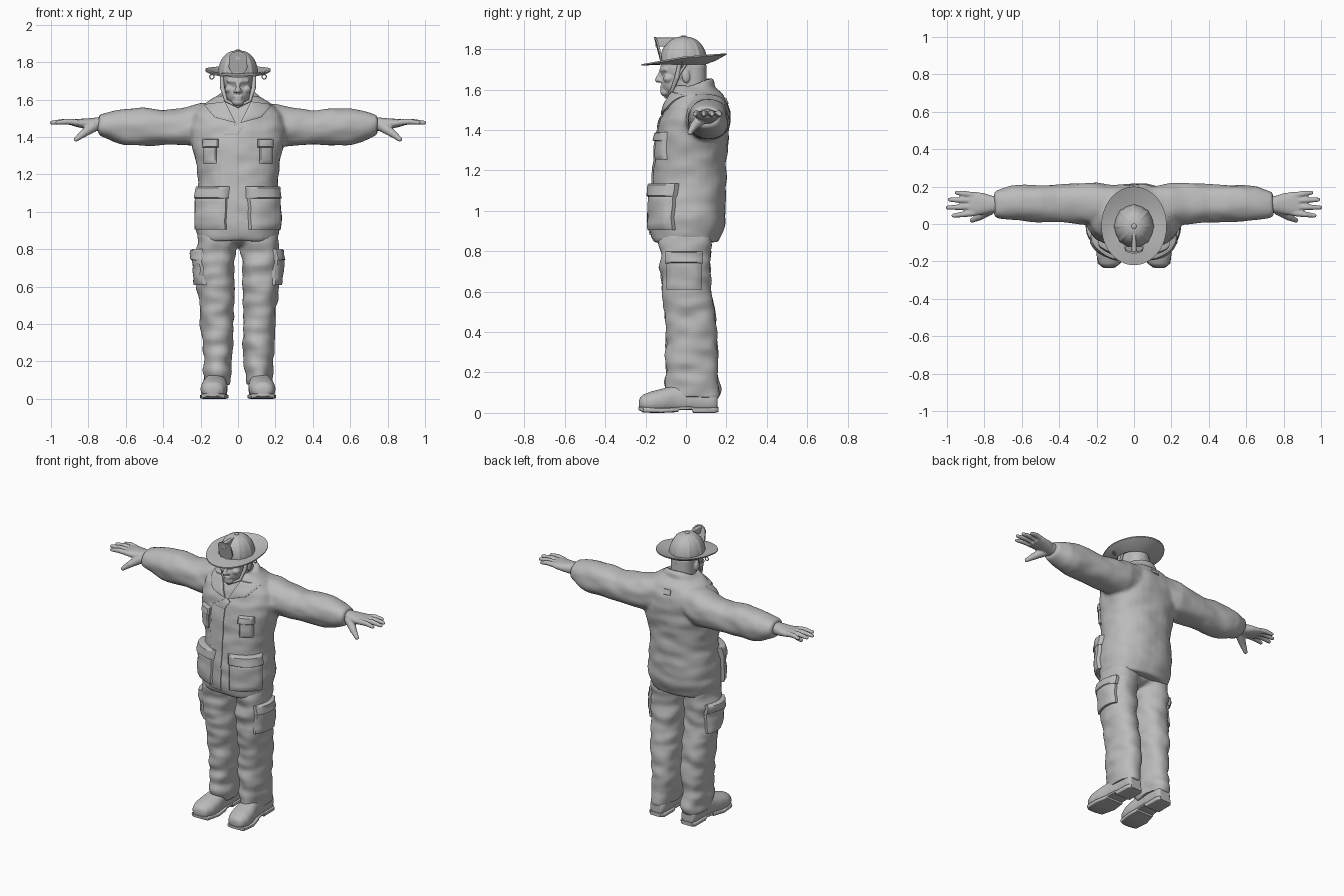
import bpy, bmesh, math
from mathutils import Vector, noise
from mathutils.bvhtree import BVHTree

if "Cube" in bpy.data.objects:
    bpy.data.objects.remove(bpy.data.objects["Cube"])

grey = bpy.data.materials.new("neutral_grey")
grey.diffuse_color = (0.5, 0.5, 0.5, 1)
grey.use_nodes = True
grey.node_tree.nodes["Principled BSDF"].inputs["Base Color"].default_value = grey.diffuse_color


def finish(bm, name, voxel=0, smooth=0, wrinkle=0, floor=None):
    """Turn a bmesh into an object, optionally fused into one smooth skin."""
    bmesh.ops.recalc_face_normals(bm, faces=bm.faces)
    me = bpy.data.meshes.new(name)
    bm.to_mesh(me)
    bm.free()
    ob = bpy.data.objects.new(name, me)
    bpy.context.collection.objects.link(ob)
    if voxel:
        mod = ob.modifiers.new("fuse", 'REMESH')
        mod.mode, mod.voxel_size = 'VOXEL', voxel
        if smooth:
            mod = ob.modifiers.new("soften", 'SMOOTH')
            mod.factor, mod.iterations = 0.5, smooth
        dg = bpy.context.evaluated_depsgraph_get()
        me = bpy.data.meshes.new_from_object(ob.evaluated_get(dg))
        ob.modifiers.clear()
        ob.data = me
        me.name = name
    if wrinkle:
        moved = [v.co + v.normal * wrinkle * noise.noise(
            Vector((v.co.x * 9, v.co.y * 9, v.co.z * 16))) for v in me.vertices]
        for v, co in zip(me.vertices, moved):
            v.co = co
    if floor is not None:
        for v in me.vertices:
            v.co.z = max(v.co.z, floor)
    me.materials.clear()
    me.materials.append(grey)
    me.shade_smooth()
    me.set_sharp_from_angle(angle=math.radians(40))
    return ob


def loft(bm, axis, sections, s=1, power=2.3, n=32):
    """Closed loft; each section is (position, centre a, centre b, radius a, radius b)."""
    rings = []
    for p, ca, cb, ra, rb in sections:
        ring = []
        for i in range(n):
            t = 2 * math.pi * i / n
            c, d = math.cos(t), math.sin(t)
            a = ca + ra * math.copysign(abs(c) ** (2 / power), c)
            b = cb + rb * math.copysign(abs(d) ** (2 / power), d)
            co = {'x': (p, a, b), 'y': (a, p, b), 'z': (a, b, p)}[axis]
            ring.append(bm.verts.new((co[0] * s, co[1], co[2])))
        rings.append(ring)
    for r, q in zip(rings, rings[1:]):
        for i in range(n):
            j = (i + 1) % n
            bm.faces.new((r[i], r[j], q[j], q[i]))
    bm.faces.new(rings[0])
    bm.faces.new(rings[-1])


def ball(bm, centre, radii):
    vs = bmesh.ops.create_uvsphere(bm, u_segments=24, v_segments=14, radius=1)["verts"]
    for v in vs:
        v.co = Vector([c + r * k for c, r, k in zip(centre, radii, v.co)])


def rod(bm, points, radii):
    """Chain of tapered limbs with round joints."""
    pts = [Vector(p) for p in points]
    for p, r in zip(pts, radii):
        ball(bm, p, (r, r, r))
    for p, q, r0, r1 in zip(pts, pts[1:], radii, radii[1:]):
        vs = bmesh.ops.create_cone(bm, segments=16, radius1=r0, radius2=r1,
                                   depth=(q - p).length, cap_ends=True)["verts"]
        rot = (q - p).to_track_quat('Z', 'Y')
        for v in vs:
            v.co = (p + q) / 2 + rot @ v.co


def patch(target, name, corners, thick, angle=0, s=1, n=10):
    """Padded four-corner panel laid on a surface; angle 0 faces front, 90 faces the side."""
    bvh = BVHTree.FromPolygons([v.co for v in target.data.vertices],
                               [p.vertices for p in target.data.polygons])
    a = math.radians(angle)
    out, tan = Vector((math.sin(a), -math.cos(a), 0)), Vector((math.cos(a), math.sin(a), 0))
    c = [Vector(k) for k in corners]
    bm = bmesh.new()
    top, base, last = {}, {}, None
    for i in range(n + 1):
        for j in range(n + 1):
            u, w = i / n, j / n
            k = c[0].lerp(c[1], u).lerp(c[3].lerp(c[2], u), w)
            o = tan * k.x + Vector((0, 0, k.y)) + out
            hit = bvh.ray_cast(Vector((o.x * s, o.y, o.z)), Vector((-out.x * s, -out.y, 0)))[0]
            depth = 1 - (hit - Vector((o.x * s, o.y, o.z))).length if hit else (last or 0.1)
            last = depth
            edge = i in (0, n) or j in (0, n)
            for store, h in ((top, thick * (0.7 if edge else 1)), (base, -0.006)):
                p = o + out * (depth - 1 + h)
                store[i, j] = bm.verts.new((p.x * s, p.y, p.z))
    for i in range(n):
        for j in range(n):
            q = ((i, j), (i + 1, j), (i + 1, j + 1), (i, j + 1))
            bm.faces.new([top[k] for k in q])
            bm.faces.new([base[k] for k in q])
    for k in range(n):
        for p, q in (((k, 0), (k + 1, 0)), ((k, n), (k + 1, n)),
                     ((0, k), (0, k + 1)), ((n, k), (n, k + 1))):
            bm.faces.new((top[p], top[q], base[q], base[p]))
    return finish(bm, name)


def rect(u0, u1, z0, z1):
    return ((u0, z0), (u1, z0), (u1, z1), (u0, z1))


# Jacket: torso, sleeves and standing collar fused together
bm = bmesh.new()
loft(bm, 'z', [(.845, 0, 0, .205, .16), (.87, 0, 0, .217, .172), (.95, 0, .01, .23, .187),
               (1.05, 0, .012, .225, .187), (1.15, 0, .017, .212, .18), (1.25, 0, .022, .222, .178),
               (1.35, 0, .032, .245, .178), (1.45, 0, .045, .26, .172), (1.52, 0, .055, .24, .155),
               (1.575, 0, .055, .18, .13), (1.62, 0, .04, .11, .095)])
for s in (1, -1):
    loft(bm, 'x', [(.08, .1, 1.49, .1, .1), (.2, .11, 1.465, .112, .115), (.3, .11, 1.455, .11, .1),
                   (.4, .11, 1.45, .1, .09), (.5, .11, 1.455, .1, .102), (.6, .112, 1.455, .096, .097),
                   (.66, .112, 1.457, .09, .085), (.71, .107, 1.463, .076, .068),
                   (.745, .105, 1.467, .066, .053)], s)
arc = [math.radians(-50 + 280 * i / 20) for i in range(21)]
rod(bm, [(.1 * math.cos(t), .025 + .095 * math.sin(t), 1.6 + .035 * math.sin(t)) for t in arc], [.022] * 21)
jacket = finish(bm, "jacket", .011, 5, .008)

# Trousers
bm = bmesh.new()
ball(bm, (0, 0, .88), (.19, .13, .07))
for s in (1, -1):
    loft(bm, 'z', [(.075, .115, .045, .072, .115), (.12, .11, .033, .07, .138), (.2, .11, .03, .076, .13),
                   (.3, .11, .027, .083, .128), (.45, .113, .025, .09, .125), (.6, .12, .002, .097, .122),
                   (.75, .122, -.005, .103, .123), (.89, .115, 0, .1, .13)], s)
trousers = finish(bm, "trousers", .011, 4, .014)

# Boots and soles
for s in (1, -1):
    bm = bmesh.new()
    loft(bm, 'y', [(-.232, .135, .045, .03, .025), (-.215, .133, .048, .055, .042), (-.17, .13, .052, .071, .055),
                   (-.11, .125, .06, .071, .062), (-.05, .12, .07, .06, .07), (.05, .115, .065, .055, .065),
                   (.13, .115, .06, .053, .06), (.155, .115, .055, .042, .05)], s)
    loft(bm, 'z', [(.05, .115, .03, .055, .1), (.14, .112, .03, .055, .1)], s)
    finish(bm, "boot", .009, 3, 0, .015)
    bm = bmesh.new()
    loft(bm, 'y', [(-.235, .135, .022, .03, .008), (-.21, .133, .015, .062, .014), (-.12, .127, .012, .076, .012),
                   (-.04, .12, .016, .062, .012), (-.035, .12, .022, .06, .008), (.03, .116, .024, .057, .008),
                   (.035, .116, .014, .057, .014), (.14, .115, .014, .056, .014), (.16, .115, .016, .04, .012)],
         s, 6)
    finish(bm, "boot_sole")

# Hands
for s in (1, -1):
    bm = bmesh.new()
    loft(bm, 'x', [(.7, .105, 1.467, .042, .036), (.76, .105, 1.468, .046, .036), (.8, .108, 1.47, .056, .03),
                   (.85, .108, 1.474, .064, .023), (.885, .108, 1.477, .062, .017)], s)
    for y, tip, ty in ((.058, .965, .045), (.091, .995, .088), (.124, .985, .13), (.154, .948, .168)):
        rod(bm, [(s * .86, y, 1.477), (s * (.86 + tip) / 2, (y + ty) / 2, 1.483), (s * tip, ty, 1.477)],
            [.0165, .0155, .011])
    rod(bm, [(s * .775, .075, 1.455), (s * .825, .04, 1.42), (s * .865, .02, 1.388)], [.03, .021, .013])
    finish(bm, "hand", .005, 2)

# Head with face and neck
bm = bmesh.new()
loft(bm, 'z', [(1.5, 0, .03, .085, .08), (1.6, 0, .025, .075, .078), (1.72, 0, .02, .074, .08)])
ball(bm, (0, -.012, 1.705), (.08, .115, .1))
ball(bm, (0, -.055, 1.638), (.066, .068, .073))
ball(bm, (0, -.1, 1.587), (.032, .027, .022))
rod(bm, [(0, -.122, 1.69), (0, -.14, 1.648)], [.009, .014])
for s in (1, -1):
    ball(bm, (s * .015, -.128, 1.645), (.01, .012, .009))
    rod(bm, [(s * .012, -.12, 1.697), (s * .05, -.1, 1.7)], [.012, .011])
    ball(bm, (s * .045, -.085, 1.655), (.026, .028, .022))
    ball(bm, (s * .083, 0, 1.665), (.01, .02, .032))
for z, w in ((1.616, .026), (1.604, .022)):
    ball(bm, (0, -.117, z), (w, .012, .0065))
finish(bm, "head", .005, 2)

# Helmet shell with eight raised ribs
bm = bmesh.new()
rows, cols = 14, 96
grid = []
for i in range(rows):
    e = math.pi / 2 * i / rows
    ring = []
    for j in range(cols):
        t = 2 * math.pi * (j + .5) / cols
        k = math.cos(e) ** .85 * (1 + .05 * abs(math.cos(4 * t)) ** 24)
        ring.append(bm.verts.new((.104 * k * math.cos(t), -.012 + .113 * k * math.sin(t),
                                  1.735 + .128 * math.sin(e))))
    grid.append(ring)
for r, q in zip(grid, grid[1:]):
    for j in range(cols):
        bm.faces.new((r[j], r[(j + 1) % cols], q[(j + 1) % cols], q[j]))
bm.faces.new(grid[-1])
bm.faces.new(grid[0])
ball(bm, (0, -.012, 1.862), (.014, .014, .007))
finish(bm, "helmet_shell")

# Helmet brim, raised at sides and back
bm = bmesh.new()
loops = []
for f, dz in ((0, 0), (.5, 0), (1, 0), (1, -.007), (.5, -.014), (0, -.018)):
    ring = []
    for j in range(64):
        t = 2 * math.pi * j / 64
        c, d = math.cos(t), math.sin(t)
        rim = 1.764 + (.016 * d if d > 0 else .038 * d)
        ring.append(bm.verts.new((c * (.095 + .08 * f), -.01 + d * (.105 + .105 * f),
                                  1.742 + (rim - 1.742) * f ** 1.3 + dz)))
    loops.append(ring)
for r, q in zip(loops, loops[1:] + loops[:1]):
    for j in range(64):
        k = (j + 1) % 64
        bm.faces.new((r[j], r[k], q[k], q[j]))
finish(bm, "helmet_brim")

# Front shield and its bracket
bm = bmesh.new()
outline = [(-.036, 1.745), (.036, 1.745), (.05, 1.775), (.046, 1.835), (.03, 1.852), (0, 1.861),
           (-.03, 1.852), (-.046, 1.835), (-.05, 1.775)]
sides = [[bm.verts.new((x, -.134 - (z - 1.745) * .22 + 4 * x * x + off, z)) for x, z in outline]
         for off in (0, .009)]
bm.faces.new(sides[0])
bm.faces.new(sides[1])
for i in range(9):
    j = (i + 1) % 9
    bm.faces.new((sides[0][i], sides[0][j], sides[1][j], sides[1][i]))
loft(bm, 'y', [(-.15, 0, 1.835, .014, .022), (-.05, 0, 1.835, .01, .022)], 1, 6)
finish(bm, "helmet_shield")

# Chin strap and buckles
bm = bmesh.new()
for s in (1, -1):
    rod(bm, [(s * .087, -.03, 1.735), (s * .083, -.045, 1.66), (s * .064, -.07, 1.595), (0, -.1, 1.563)],
        [.01, .012, .008, .007])
    rod(bm, [(s * .09, .005, 1.735), (s * .083, -.045, 1.66)], [.007, .007])
    rod(bm, [(s * (.14 + .012 * math.cos(a)), -.02, 1.722 + .012 * math.sin(a))
             for a in [i * math.pi / 5 for i in range(11)]], [.003] * 11)
finish(bm, "chin_strap")

# Jacket panels, pockets and collar points
patch(jacket, "front_closure", rect(-.1, 0, .88, 1.42), .008, n=16)
patch(jacket, "closure_top", ((-.1, 1.41), (0, 1.41), (.03, 1.46), (0, 1.475)), .009)
for s in (1, -1):
    patch(jacket, "collar_flap", ((.012, 1.475), (.125, 1.505), (.185, 1.575), (.07, 1.59)), .014, 0, s)
    patch(jacket, "chest_pocket", rect(.115, .185, 1.255, 1.37), .022, 0, s)
    patch(jacket, "chest_flap", rect(.105, .19, 1.345, 1.39), .031, 0, s)
    patch(jacket, "lower_pocket", rect(-.075, .125, .905, 1.09), .03, 42, s)
    patch(jacket, "lower_flap", rect(-.08, .13, 1.07, 1.135), .04, 42, s)
    patch(trousers, "thigh_pocket", rect(-.1, .08, .61, .79), .022, 90, s)
    patch(trousers, "thigh_flap", rect(-.105, .085, .74, .8), .028, 90, s)
patch(jacket, "back_loop", rect(-.025, .025, 1.53, 1.56), .008, 180)
